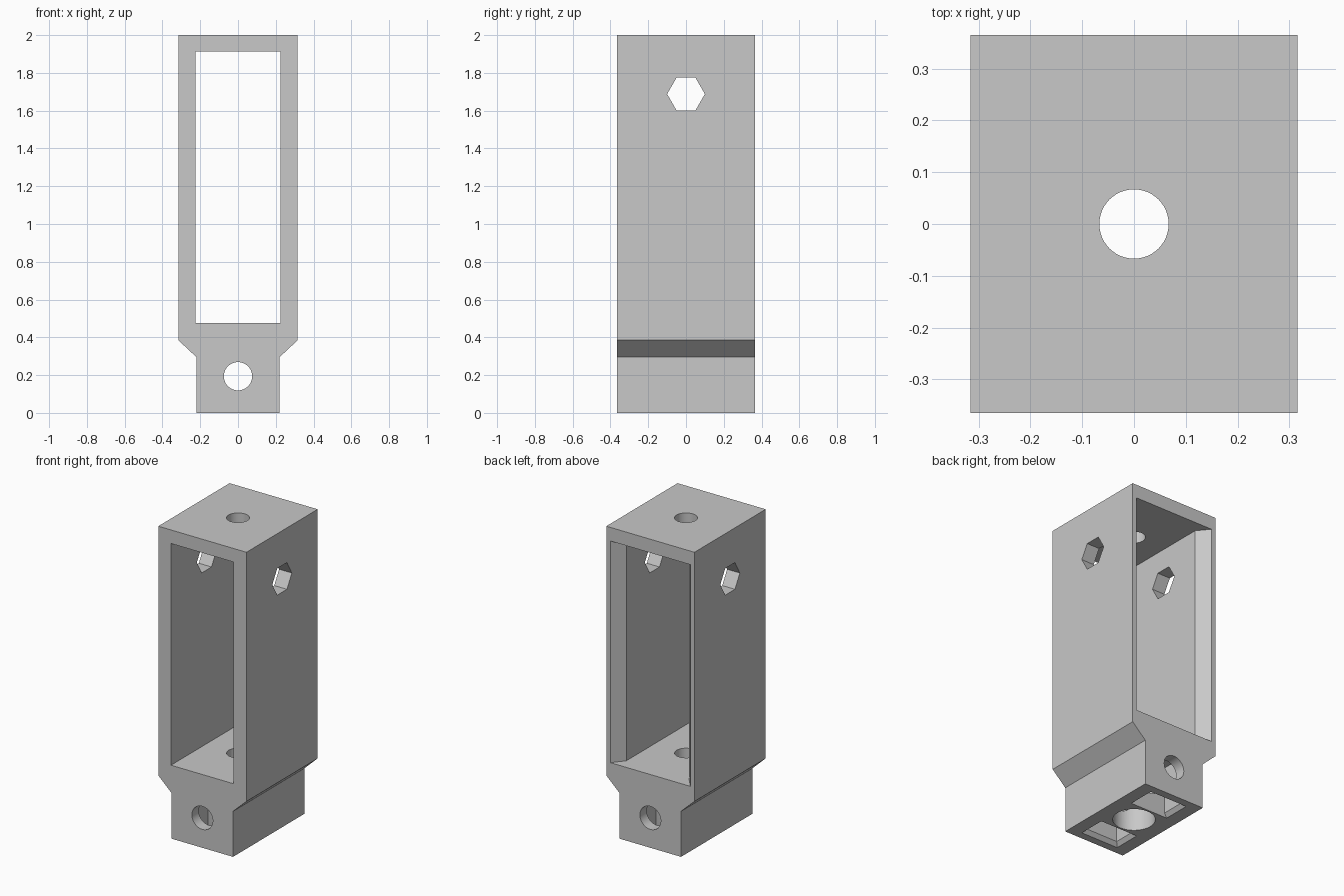
import bpy, bmesh, math
from mathutils import Matrix

cube = bpy.data.objects.get("Cube")
if cube:
    bpy.data.objects.remove(cube, do_unlink=True)

grey = bpy.data.materials.new("light grey plastic")
grey.use_nodes = True
colour = (0.58, 0.58, 0.58, 1)
grey.diffuse_color = colour
grey.node_tree.nodes["Principled BSDF"].inputs["Base Color"].default_value = colour


def loft(name, rings):
    """Closed solid skinned through rings of matching points."""
    bm = bmesh.new()
    loops = [[bm.verts.new(p) for p in ring] for ring in rings]
    n = len(loops[0])
    for a, b in zip(loops, loops[1:]):
        for i in range(n):
            j = (i + 1) % n
            bm.faces.new((a[i], a[j], b[j], b[i]))
    bm.faces.new(loops[0])
    bm.faces.new(loops[-1])
    bmesh.ops.recalc_face_normals(bm, faces=bm.faces)
    mesh = bpy.data.meshes.new(name)
    bm.to_mesh(mesh)
    bm.free()
    mesh.materials.append(grey)
    obj = bpy.data.objects.new(name, mesh)
    bpy.context.collection.objects.link(obj)
    return obj


def rect(hx, y0, y1, z):
    return [(-hx, y0, z), (hx, y0, z), (hx, y1, z), (-hx, y1, z)]


def bore(name, axis, radius, centre_z, start, end, sides=48):
    """Round or polygonal cutter running along an axis."""
    angles = [2 * math.pi * i / sides for i in range(sides)]
    rings = []
    for t in (start, end):
        ring = []
        for a in angles:
            u, v = radius * math.cos(a), radius * math.sin(a)
            ring.append({"x": (t, u, centre_z + v),
                         "y": (u, t, centre_z + v),
                         "z": (u, v, t)}[axis])
        rings.append(ring)
    return loft(name, rings)


# Main body: wide frame narrowing to the foot block
D = 0.365
half = [(0.22, 0), (0.22, 0.295), (0.316, 0.385), (0.316, 2)]
outline = half + [(-x, z) for x, z in reversed(half)]
body = loft("bracket_body", [[(x, y, z) for x, z in outline] for y in (-D, D)])

# Window through the frame, its sides flaring outward at the back
low, high = 0.475, 1.912
window = []
for y, hx in ((-0.5, 0.225), (D - 0.075, 0.225), (D, 0.287), (0.5, 0.287)):
    window.append([(-hx, y, low), (hx, y, low), (hx, y, high), (-hx, y, high)])
cutters = [loft("window_cutter", window)]

# Holes: hexagon in the side walls, cross hole in the foot, axial hole and wide bore
cutters += [
    bore("hex_cutter", "x", 0.1, 1.688, -0.5, 0.5, 6),
    bore("cross_hole_cutter", "y", 0.075, 0.194, -0.5, 0.5),
    bore("axial_hole_cutter", "z", 0.067, 0, -0.1, 2.1),
    bore("foot_bore_cutter", "z", 0.125, 0, -0.1, 0.385),
]

# Pair of rectangular pockets under the foot with chamfered mouths
for side in (-1, 1):
    rings = []
    for z, inset in ((-0.1, 0), (0, 0), (0.025, 0.02), (0.33, 0.02)):
        ring = rect(0.135 - inset, 0.137 + inset / 4, 0.315 - inset, z)
        rings.append([(x, y * side, z) for x, y, z in ring])
    cutters.append(loft("pocket_cutter", rings))

# Cut everything out of the body, then discard the cutters
bpy.context.view_layer.objects.active = body
body.select_set(True)
for cutter in cutters:
    cutter.hide_render = True
    mod = body.modifiers.new(cutter.name, "BOOLEAN")
    mod.operation = "DIFFERENCE"
    mod.solver = "EXACT"
    mod.object = cutter
    bpy.ops.object.modifier_apply(modifier=mod.name)
    bpy.data.objects.remove(cutter, do_unlink=True)

bpy.ops.object.shade_smooth_by_angle(angle=math.radians(30))
